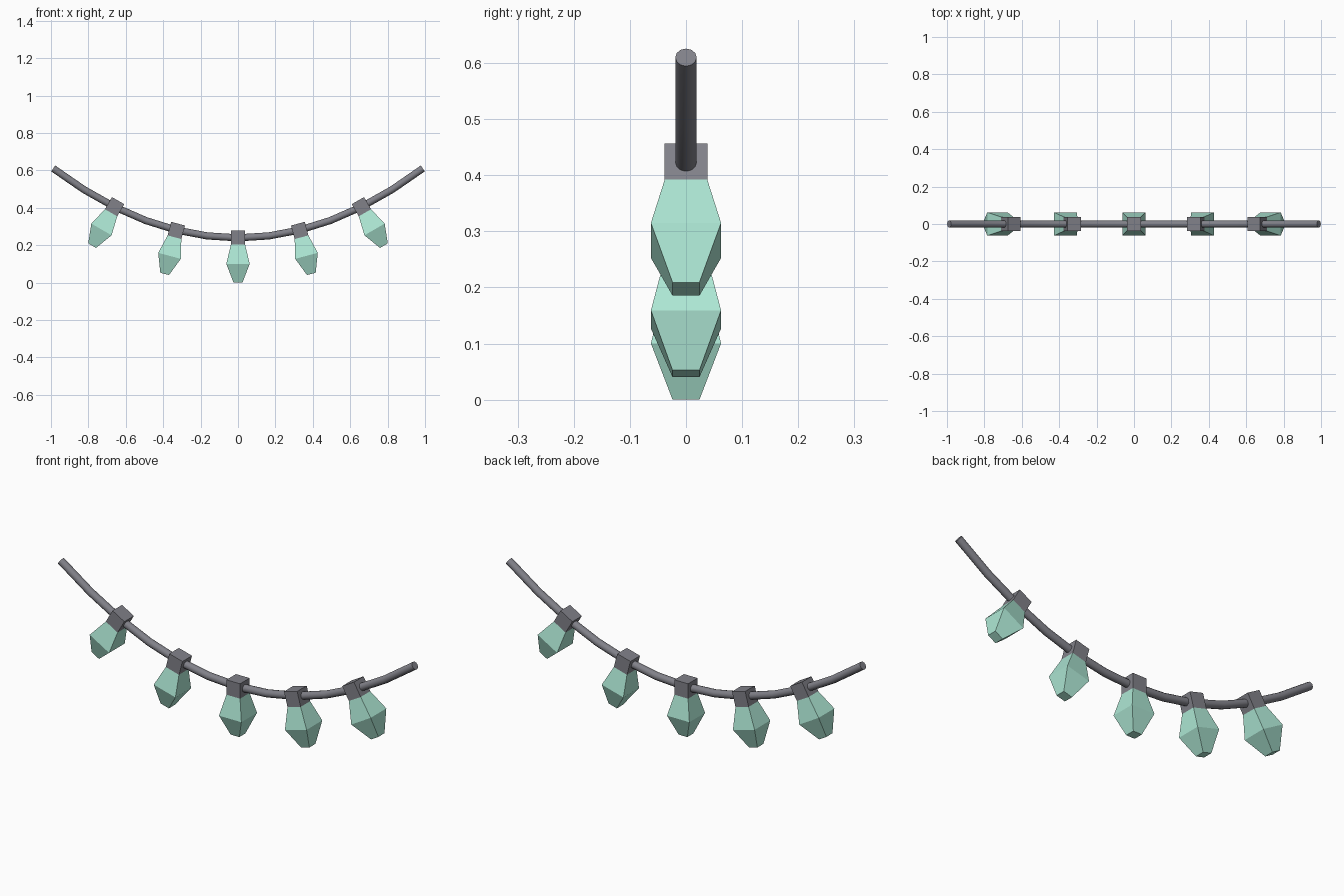
import bpy, bmesh, math
from mathutils import Matrix

if "Cube" in bpy.data.objects:
    bpy.data.objects.remove(bpy.data.objects["Cube"])

mint = bpy.data.materials.new("mint_glass")
mint.diffuse_color = (0.42, 0.80, 0.66, 1)
mint.use_nodes = True
mint.node_tree.nodes["Principled BSDF"].inputs["Base Color"].default_value = mint.diffuse_color
grey = bpy.data.materials.new("dark_grey")
grey.diffuse_color = (0.22, 0.22, 0.25, 1)
grey.use_nodes = True
grey.node_tree.nodes["Principled BSDF"].inputs["Base Color"].default_value = grey.diffuse_color


def lofted_squares(name, rings, matrix, mat):
    """Closed square-section solid from (z, half_width) rings."""
    bm = bmesh.new()
    loops = [[bm.verts.new((sx * w, sy * w, z))
              for sx, sy in ((-1, -1), (1, -1), (1, 1), (-1, 1))] for z, w in rings]
    for a, b in zip(loops, loops[1:]):
        for i in range(4):
            j = (i + 1) % 4
            bm.faces.new((a[i], a[j], b[j], b[i]))
    bm.faces.new(loops[0])
    bm.faces.new(loops[-1])
    bmesh.ops.recalc_face_normals(bm, faces=bm.faces)
    me = bpy.data.meshes.new(name)
    bm.to_mesh(me)
    bm.free()
    me.materials.append(mat)
    ob = bpy.data.objects.new(name, me)
    ob.matrix_world = matrix
    bpy.context.collection.objects.link(ob)


# sagging wire: parabola swept with a round section
END, SEGS = 0.988, 12
cu = bpy.data.curves.new("wire", 'CURVE')
cu.dimensions = '3D'
cu.bevel_depth = 0.019
cu.bevel_resolution = 4
cu.use_fill_caps = True
sp = cu.splines.new('POLY')
sp.points.add(SEGS)
for i, p in enumerate(sp.points):
    x = END * (2 * i / SEGS - 1)
    p.co = (x, 0, 0.239 + 0.38 * x * x, 1)
cu.materials.append(grey)
wire = bpy.data.objects.new("wire", cu)
bpy.context.collection.objects.link(wire)
bpy.context.view_layer.objects.active = wire
wire.select_set(True)
bpy.ops.object.convert(target='MESH')
bpy.ops.object.shade_smooth_by_angle(angle=math.radians(40))

# five lamps: cube socket and faceted bulb, fanned out along the wire
heights = (0.24, 0.278, 0.405)
for k in range(-2, 3):
    m = (Matrix.Translation((0.33 * k, 0, heights[abs(k)]))
         @ Matrix.Rotation(math.radians(-15 * k), 4, 'Y'))
    lofted_squares(f"socket_{k + 3}", [(-0.038, 0.038), (0.038, 0.038)], m, grey)
    lofted_squares(f"bulb_{k + 3}", [(-0.24, 0.024), (-0.14, 0.0625), (-0.037, 0.038)], m, mint)
